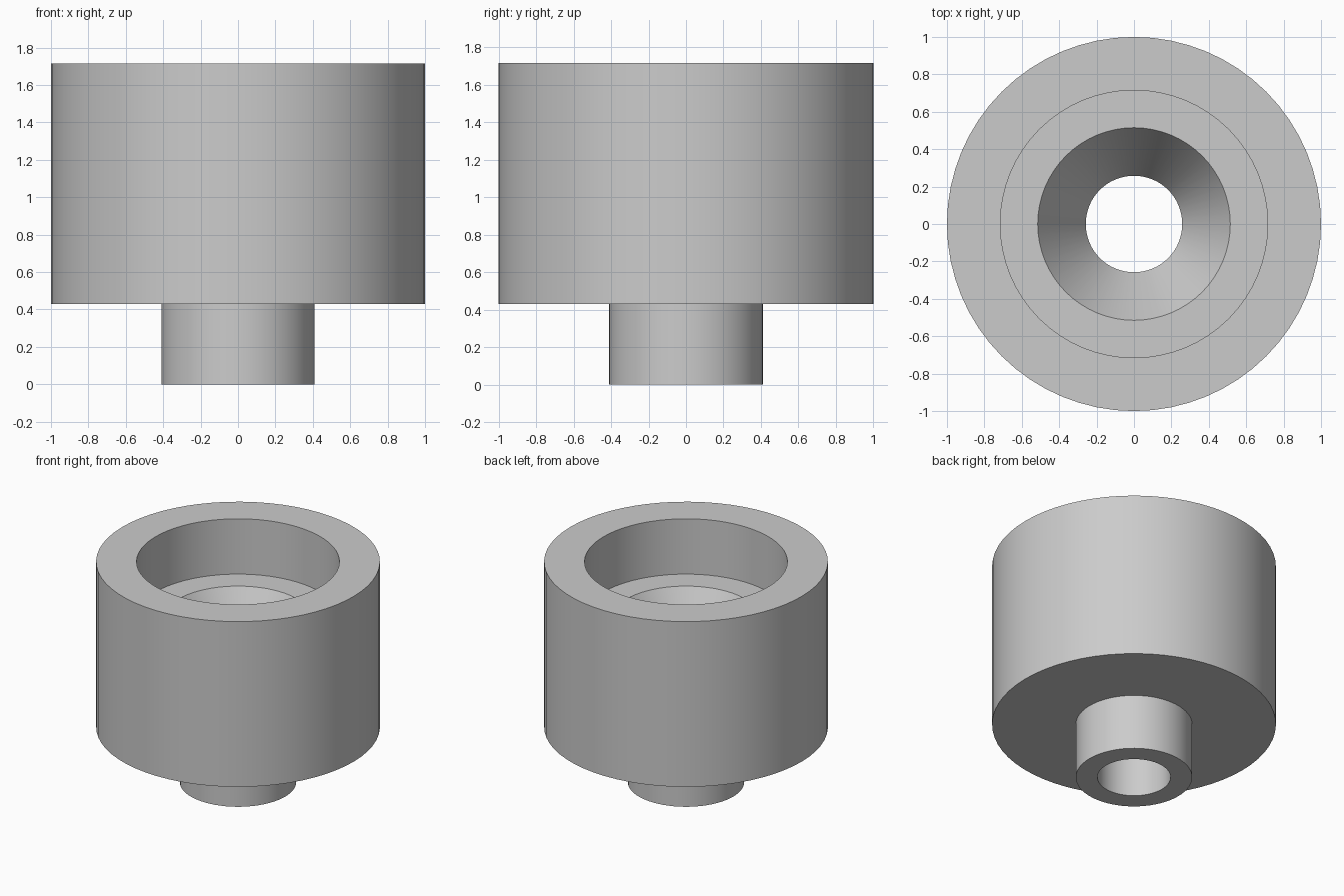
import bpy
import bmesh
import math

cube = bpy.data.objects.get("Cube")
if cube:
    bpy.data.objects.remove(cube, do_unlink=True)

grey = bpy.data.materials.new("light_grey")
grey.use_nodes = True
colour = (0.6, 0.6, 0.6, 1)
grey.diffuse_color = colour
grey.node_tree.nodes["Principled BSDF"].inputs["Base Color"].default_value = colour


def lathe(name, profile, segments=64):
    """Revolve a closed (radius, height) profile around the z axis."""
    bm = bmesh.new()
    verts = [bm.verts.new((r, 0, z)) for r, z in profile]
    edges = [bm.edges.new((v, verts[(i + 1) % len(verts)])) for i, v in enumerate(verts)]
    bmesh.ops.spin(bm, geom=verts + edges, axis=(0, 0, 1), cent=(0, 0, 0),
                   angle=math.tau, steps=segments, use_merge=True)
    bmesh.ops.remove_doubles(bm, verts=bm.verts[:], dist=1e-4)
    bmesh.ops.recalc_face_normals(bm, faces=bm.faces[:])
    mesh = bpy.data.meshes.new(name)
    bm.to_mesh(mesh)
    bm.free()
    obj = bpy.data.objects.new(name, mesh)
    bpy.context.collection.objects.link(obj)
    mesh.materials.append(grey)
    bpy.ops.object.select_all(action="DESELECT")
    obj.select_set(True)
    bpy.context.view_layer.objects.active = obj
    bpy.ops.object.shade_smooth_by_angle(angle=math.radians(30))
    return obj


# Heights of the bottom shoulder, funnel end, inner ledge and rim
shoulder, funnel_end, ledge, rim = 0.43, 0.86, 1.285, 1.715
bore, spout, funnel, cup, body = 0.258, 0.41, 0.515, 0.715, 1.0

# Cup with a stepped seat, a funnel and a spout, as one turned solid
lathe("funnel_cup", [
    (bore, 0), (spout, 0), (spout, shoulder), (body, shoulder),
    (body, rim), (cup, rim), (cup, ledge), (funnel, ledge),
    (bore, funnel_end),
])
